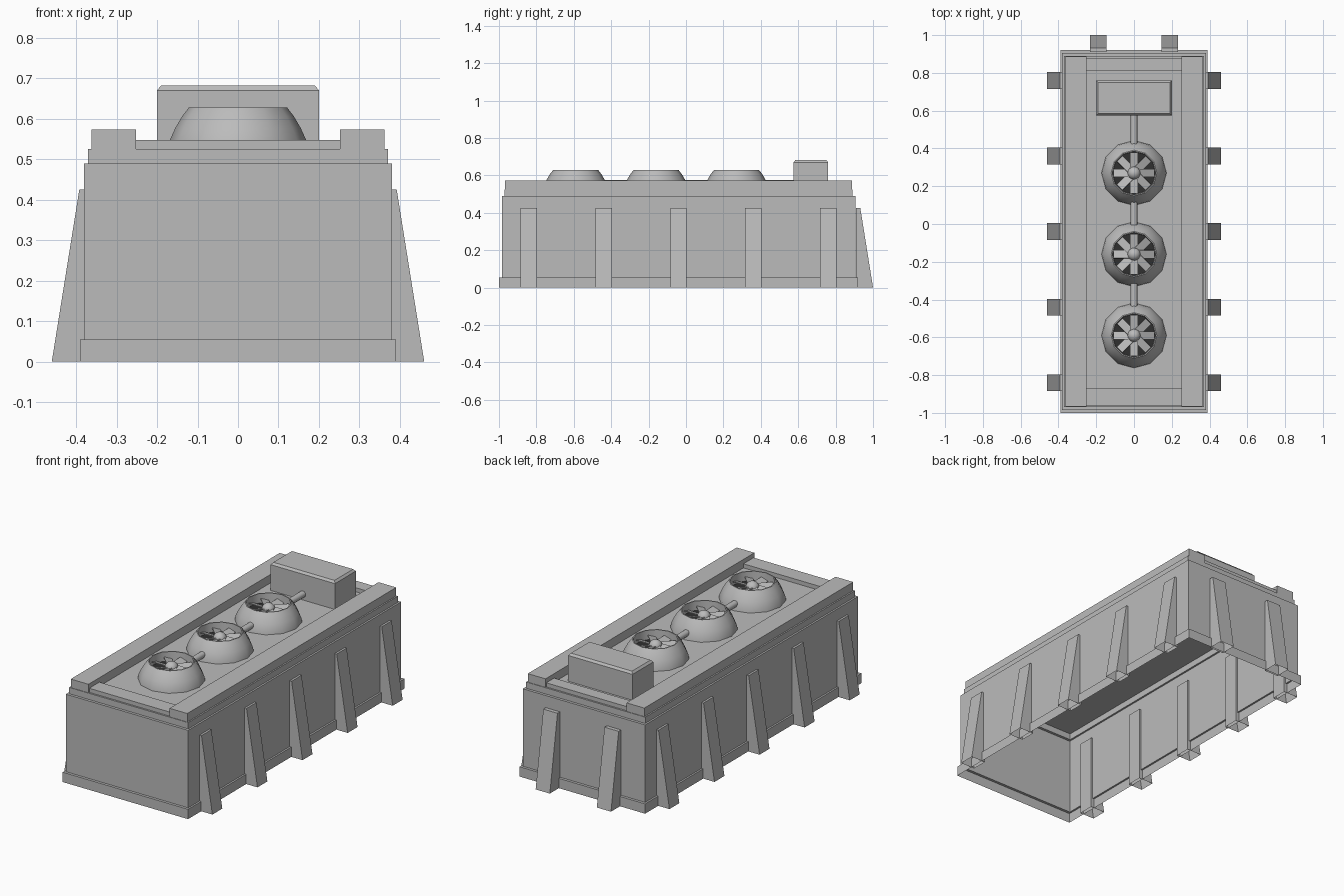
import bpy, bmesh, math
from mathutils import Matrix, Vector

if "Cube" in bpy.data.objects:
    bpy.data.objects.remove(bpy.data.objects["Cube"], do_unlink=True)


def material(name, value):
    m = bpy.data.materials.new(name)
    m.use_nodes = True
    color = (value, value, value, 1)
    m.diffuse_color = color
    m.node_tree.nodes["Principled BSDF"].inputs["Base Color"].default_value = color
    return m


GREY = material("plain grey", 0.5)
DARK = material("dark vent", 0.03)
MID_Y = -0.04
DECK = 0.525


def finish(name, bm, mat=GREY, smooth=None):
    bmesh.ops.recalc_face_normals(bm, faces=bm.faces)
    mesh = bpy.data.meshes.new(name)
    bm.to_mesh(mesh)
    bm.free()
    mesh.materials.append(mat)
    obj = bpy.data.objects.new(name, mesh)
    bpy.context.collection.objects.link(obj)
    if smooth:
        bpy.ops.object.select_all(action="DESELECT")
        obj.select_set(True)
        bpy.context.view_layer.objects.active = obj
        bpy.ops.object.shade_smooth_by_angle(angle=math.radians(smooth))
    return obj


def loft(bm, rings, cap_start=False, cap_end=False):
    loops = [[bm.verts.new(p) for p in ring] for ring in rings]
    n = len(loops[0])
    for a, b in zip(loops, loops[1:]):
        for i in range(n):
            j = (i + 1) % n
            bm.faces.new((a[i], a[j], b[j], b[i]))
    if cap_start:
        bm.faces.new(loops[0][::-1])
    if cap_end:
        bm.faces.new(loops[-1])


def rect(x0, x1, y0, y1, z):
    return [(x0, y0, z), (x1, y0, z), (x1, y1, z), (x0, y1, z)]


def box(name, x0, x1, y0, y1, z0, z1):
    bm = bmesh.new()
    loft(bm, [rect(x0, x1, y0, y1, z) for z in (z0, z1)], True, True)
    return finish(name, bm)


# Hollow housing, open below: skirt, wall, lip and deck in one stepped shell
bm = bmesh.new()
steps = [(0.39, 0), (0.39, 0.055), (0.38, 0.055), (0.38, 0.49), (0.37, 0.49), (0.37, DECK)]
rings = []
for half, z in steps:
    half_y = 0.96 - 1.5 * (0.39 - half)
    rings.append(rect(-half, half, MID_Y - half_y, MID_Y + half_y, z))
loft(bm, rings, cap_end=True)
finish("housing", bm)

# Raised roof rails and lower cross bars
for side, x0, x1 in (("right", -0.362, -0.252), ("left", 0.252, 0.362)):
    box(side + "_roof_rail", x0, x1, -0.967, 0.887, DECK, 0.573)
box("front_cross_bar", -0.252, 0.252, -0.96, -0.87, DECK, 0.548)
box("rear_cross_bar", -0.252, 0.252, 0.81, 0.88, DECK, 0.548)


# Tapered buttresses, built along +x and turned into place
def buttress(name, angle, wall, location):
    bm = bmesh.new()
    w = 0.044
    loft(bm, [rect(-0.01, 0.08, -w, w, 0), rect(-0.01, 0.012, -w, w, 0.425)], cap_end=True)
    turn = Matrix.Rotation(angle, 4, "Z")
    bm.transform(Matrix.Translation(location) @ turn @ Matrix.Translation((wall, 0, 0)))
    finish(name, bm)


for i in range(5):
    y = -0.84 + 0.4 * i
    buttress(f"left_buttress_{i + 1}", 0, 0.38, Vector((0, y, 0)))
    buttress(f"right_buttress_{i + 1}", math.pi, 0.38, Vector((0, y, 0)))
for side, x in (("right", -0.19), ("left", 0.19)):
    buttress(f"rear_{side}_buttress", math.pi / 2, 0.92, Vector((x, 0, 0)))

# Control box with a chamfered lid
bm = bmesh.new()
loft(bm, [rect(-0.2, 0.2, 0.575, 0.76, DECK), rect(-0.2, 0.2, 0.575, 0.76, 0.67),
          rect(-0.19, 0.19, 0.585, 0.75, 0.682)], True, True)
finish("control_box", bm)

# Pipe linking the fans to the control box
for name, y0, y1 in (("rear_pipe", 0.40, 0.58), ("middle_pipe", -0.03, 0.14),
                     ("front_pipe", -0.46, -0.29)):
    bm = bmesh.new()
    place = Matrix.Translation((0, (y0 + y1) / 2, 0.558)) @ Matrix.Rotation(math.pi / 2, 4, "X")
    bmesh.ops.create_cone(bm, cap_ends=True, segments=12, radius1=0.018, radius2=0.018,
                          depth=y1 - y0, matrix=place)
    finish(name, bm, smooth=40)


# Fans: round cowl, dark floor, tilted blades and hub
def circle(r, y, z, sides=12):
    return [(r * math.cos(2 * math.pi * i / sides), y + r * math.sin(2 * math.pi * i / sides), z)
            for i in range(sides)]


COWL = [(0.172, DECK), (0.168, 0.548), (0.155, 0.577), (0.138, 0.606), (0.121, 0.628),
        (0.115, 0.628), (0.113, 0.575)]
BLADES = 8

for place, y in (("front", -0.59), ("middle", -0.16), ("rear", 0.27)):
    bm = bmesh.new()
    loft(bm, [circle(r, y, z) for r, z in COWL])
    finish(place + "_fan_cowl", bm, smooth=42)

    bm = bmesh.new()
    bm.faces.new([bm.verts.new(p) for p in circle(0.114, y, 0.576)])
    finish(place + "_fan_floor", bm, DARK)

    bm = bmesh.new()
    for i in range(BLADES):
        turn = (Matrix.Translation((0, y, 0.594)) @ Matrix.Rotation(2 * math.pi * i / BLADES, 4, "Z")
                @ Matrix.Translation((0.063, 0, 0)) @ Matrix.Rotation(math.radians(18), 4, "X")
                @ Matrix.Diagonal((0.09, 0.044, 0.004, 1)))
        bmesh.ops.create_cube(bm, size=1, matrix=turn)
    finish(place + "_fan_blades", bm)

    bm = bmesh.new()
    bmesh.ops.create_uvsphere(bm, u_segments=16, v_segments=10, radius=0.035,
                              matrix=Matrix.Translation((0, y, 0.59)))
    finish(place + "_fan_hub", bm, smooth=60)
